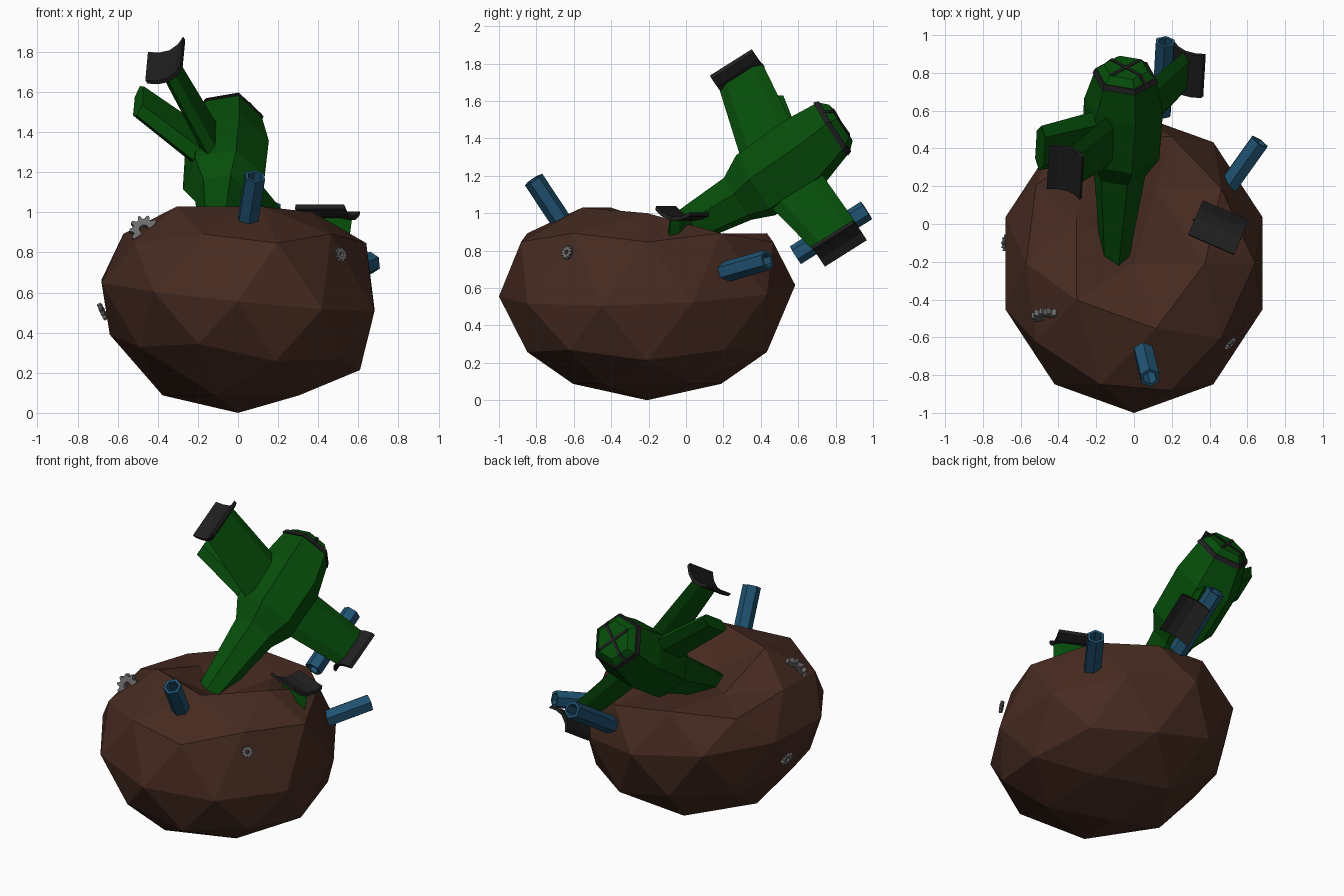
import bpy, bmesh, math
from mathutils import Matrix, Vector

if "Cube" in bpy.data.objects:
    bpy.data.objects.remove(bpy.data.objects["Cube"])


def material(name, rgb):
    m = bpy.data.materials.new(name)
    m.diffuse_color = (*rgb, 1)
    m.use_nodes = True
    m.node_tree.nodes["Principled BSDF"].inputs["Base Color"].default_value = m.diffuse_color
    return m


BROWN = material("rock brown", (0.062, 0.024, 0.015))
GREEN = material("hull green", (0.002, 0.075, 0.003))
BLACK = material("charcoal", (0.014, 0.014, 0.014))
BLUE = material("barrel blue", (0.014, 0.085, 0.165))
GREY = material("gear grey", (0.15, 0.15, 0.15))


def finish(name, bm, mat, matrix=Matrix()):
    bmesh.ops.recalc_face_normals(bm, faces=bm.faces)
    me = bpy.data.meshes.new(name)
    bm.to_mesh(me)
    bm.free()
    me.materials.append(mat)
    ob = bpy.data.objects.new(name, me)
    ob.matrix_world = matrix
    bpy.context.collection.objects.link(ob)
    return ob


def loft(name, loops, mat, matrix=Matrix(), ring=False):
    """Skin between equal-length loops; cap the ends, or join them if ring."""
    bm = bmesh.new()
    rows = [[bm.verts.new(p) for p in loop] for loop in loops]
    n = len(rows[0])
    pairs = list(zip(rows, rows[1:])) + ([(rows[-1], rows[0])] if ring else [])
    for a, b in pairs:
        for i in range(n):
            j = (i + 1) % n
            bm.faces.new((a[i], a[j], b[j], b[i]))
    if not ring:
        bm.faces.new(rows[0])
        bm.faces.new(rows[-1])
    return finish(name, bm, mat, matrix)


def frame(y_axis, x_hint, origin):
    y = Vector(y_axis).normalized()
    x = Vector(x_hint)
    x = (x - y * x.dot(y)).normalized()
    z = x.cross(y)
    m = Matrix((x, y, z)).transposed().to_4x4()
    m.translation = origin
    return m


# Boulder with a dented, sloping top
bm = bmesh.new()
bmesh.ops.create_icosphere(bm, subdivisions=2, radius=1)
for v in bm.verts:
    x, y, z = v.co
    h = 0.585 + 0.585 * z
    px, py = 0.715 * x, -0.208 + 0.792 * y
    if z > 0.95:                       # crater floor
        h = 0.85
    elif z > 0.8:                      # crater rim
        if y > 0.1:
            h = 0.89 if x < 0 else 0.86
        else:
            h = 1.0 if x > 0.4 else 1.03
            py += 0.05 if y < -0.1 else 0
    elif z > 0.5:
        px *= 0.94
    elif -0.7 < z < 0.2:
        h += -0.075 * x + (0.03 * y if z > -0.2 else 0)
    v.co = (px, py, h)
finish("boulder", bm, BROWN)

# Ship frame: x sideways, y towards the nose, z up; origin at the nose
SHIP = frame((0.05, 0.845, 0.533), (1, 0, 0), (-0.045, 0.79, 1.46))
ROLL = math.radians(13)


def section(s, centre, w, h, n=6, turn=ROLL):
    return [(w * math.cos(a), s, centre + h * math.sin(a))
            for a in (math.tau * i / n + turn for i in range(n))]


# Fuselage: six-sided, rolled with the wings
loft("fuselage", [section(*p) for p in (
    (-1.18, -0.02, 0.075, 0.075),
    (-0.64, -0.05, 0.14, 0.14),
    (-0.52, -0.04, 0.21, 0.20),
    (-0.21, -0.03, 0.215, 0.21),
    (0.0, 0.0, 0.165, 0.165),
    (0.045, 0.0, 0.12, 0.12))], GREEN, SHIP)

# Nose rim and window bars
loft("nose_rim", [section(-0.02, 0, 0.178, 0.178), section(0.008, 0, 0.166, 0.166),
                  section(0.008, 0, 0.14, 0.14), section(-0.02, 0, 0.14, 0.14)],
     BLACK, SHIP, ring=True)
BAR = [(0, 0.15), (0.05, 0.108), (0.05, -0.108), (0, -0.15)]
for k in range(2):
    loft("nose_bar", [[(x, s, h) for s, h in BAR] for x in (-0.009, 0.009)],
         BLACK, SHIP @ Matrix.Rotation(math.radians(47 + 90 * k), 4, 'Y'))


# Wings: local x thickness, y chord, z outwards
def wing(name, matrix, r0, r1, thick=0.035):
    prof = [(0, -0.16), (thick, -0.10), (thick, 0.10),
            (0, 0.16), (-thick, 0.10), (-thick, -0.10)]

    def row(r):
        f = (r - 0.1) / 0.5
        k = 1.06 - 0.22 * f
        return [(t * k, -0.36 + 0.07 * f + c * k, r) for t, c in prof]
    loft(name, [row(r0), row(r1)], GREEN, matrix)


def tip_plate(name, matrix):
    ts = [-0.1, -0.055, 0, 0.055, 0.1]
    curve = [(t, 0.585 + 4.0 * t * t) for t in ts]
    poly = curve + [(t, r + 0.022) for t, r in reversed(curve)]
    loft(name, [[(t, s, r) for t, r in poly] for s in (-0.425, -0.16)], BLACK, matrix)


def wing_frame(deg, shift=0.0):
    return (SHIP @ Matrix.Translation((0, 0, -0.03))
            @ Matrix.Rotation(math.radians(90 - deg), 4, 'Y')
            @ Matrix.Translation((0, 0, shift)))


for name, deg, shift, plated in (("upper_left_wing", 118.5, 0, True),
                                 ("lower_right_wing", -56, -0.02, True),
                                 ("broken_left_wing", 144, 0, False)):
    m = wing_frame(deg, shift)
    if plated:
        wing(name, m, 0.1, 0.595)
        tip_plate(name + "_tip", m)
    else:
        wing(name, m, 0.1, 0.54, 0.045)

# Torn-off wing end stuck in the boulder
FALLEN = (frame((0.92, -0.4, 0.0), (-0.4, -0.92, 0.17), (0.447, -0.024, 0.985))
          @ Matrix.Translation((0, 0.29, -0.61)))
wing("fallen_wing_stub", FALLEN, 0.43, 0.595)
tip_plate("fallen_wing_tip", FALLEN)


# Hollow six-sided barrels
def barrel(name, a, b, r=0.056):
    a, b = Vector(a), Vector(b)
    n = (b - a).length

    def ring(s, rad):
        return section(s, 0, rad, rad, 6, math.pi / 6)
    loft(name, [ring(0, r), ring(n, r), ring(n, r * 0.68), ring(0, r * 0.68)],
         BLUE, frame(b - a, (1, 0, 0.1), a), ring=True)


barrel("front_barrel", (0.04, -0.63, 0.90), (0.085, -0.815, 1.18))
barrel("right_barrel", (0.49, 0.19, 0.68), (0.665, 0.435, 0.75))
barrel("wing_barrel", (0.145, 0.585, 0.775), (0.165, 0.965, 1.015))


# Toothed gears
def gear(name, centre, axis, r, teeth=10):
    def ring(s, outer):
        pts = []
        for i in range(teeth * 4):
            a = math.tau * i / (teeth * 4)
            rad = (r if i % 4 < 2 else r * 0.76) if outer else r * 0.32
            pts.append((rad * math.cos(a), s, rad * math.sin(a)))
        return pts
    t = r * 0.22
    loft(name, [ring(-t, True), ring(t, True), ring(t, False), ring(-t, False)],
         GREY, frame(axis, (1, 0.1, 0.1), centre), ring=True)


gear("left_gear", (-0.468, -0.485, 0.91), (0.0, -0.9, 0.35), 0.074)
gear("side_gear", (-0.675, -0.10, 0.505), (-0.85, 0.1, -0.4), 0.045)
gear("right_gear", (0.512, -0.635, 0.79), (0.7, -0.65, 0.25), 0.038)
